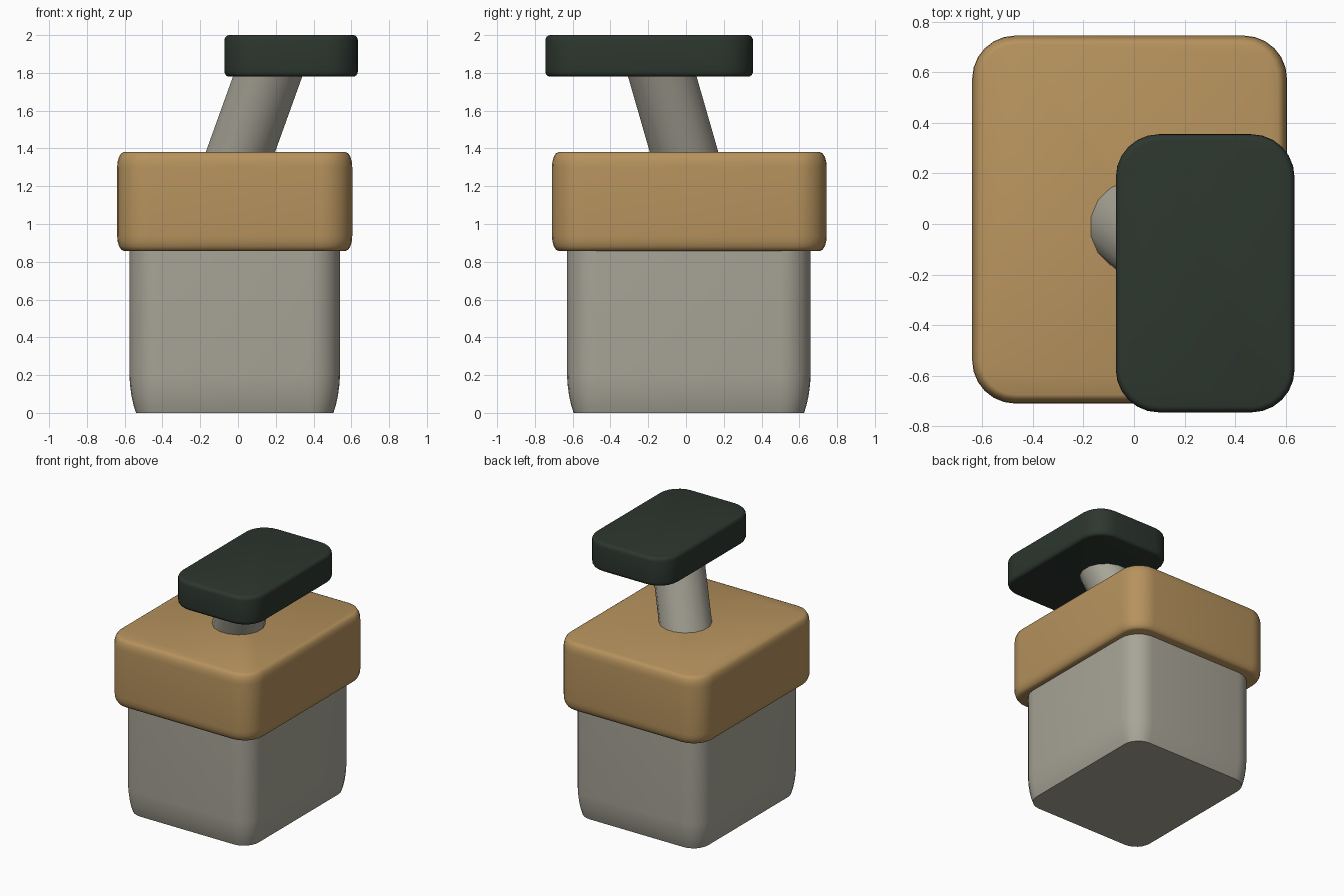
import bpy
import bmesh
import math

if "Cube" in bpy.data.objects:
    bpy.data.objects.remove(bpy.data.objects["Cube"], do_unlink=True)


def material(name, rgb):
    mat = bpy.data.materials.new(name)
    mat.use_nodes = True
    mat.diffuse_color = (*rgb, 1)
    mat.node_tree.nodes["Principled BSDF"].inputs["Base Color"].default_value = (*rgb, 1)
    return mat


def finish(name, bm, mat, angle):
    bmesh.ops.recalc_face_normals(bm, faces=bm.faces)
    mesh = bpy.data.meshes.new(name)
    bm.to_mesh(mesh)
    bm.free()
    mesh.materials.append(mat)
    obj = bpy.data.objects.new(name, mesh)
    bpy.context.collection.objects.link(obj)
    bpy.ops.object.select_all(action="DESELECT")
    obj.select_set(True)
    bpy.context.view_layer.objects.active = obj
    bpy.ops.object.shade_smooth_by_angle(angle=math.radians(angle))
    return obj


def loft(bm, rings):
    """Skin a stack of closed rings and cap both ends."""
    loops = [[bm.verts.new(p) for p in ring] for ring in rings]
    for low, high in zip(loops, loops[1:]):
        for i in range(len(low)):
            j = (i + 1) % len(low)
            bm.faces.new((low[i], low[j], high[j], high[i]))
    bm.faces.new(loops[0][::-1])
    bm.faces.new(loops[-1])


def rounded_ring(x0, x1, y0, y1, radius, inset, z, steps=6):
    """Rounded rectangle outline, pulled inwards by inset."""
    corners = ((x1, y1, -1, -1), (x0, y1, 1, -1), (x0, y0, 1, 1), (x1, y0, -1, 1))
    ring = []
    for k, (x, y, sx, sy) in enumerate(corners):
        for i in range(steps + 1):
            a = math.pi / 2 * (k + i / steps)
            r = radius - inset
            ring.append((x + sx * radius + r * math.cos(a),
                         y + sy * radius + r * math.sin(a), z))
    return ring


def rounded_block(name, bounds, radius, profile, mat, angle):
    bm = bmesh.new()
    loft(bm, [rounded_ring(*bounds, radius, inset, z) for inset, z in profile])
    return finish(name, bm, mat, angle)


def soft_profile(z0, z1, inset, height, steps=4):
    """Quarter-ellipse edge softening at the bottom and the top."""
    arc = [(inset * (1 - math.sin(a)), height * (1 - math.cos(a)))
           for a in (math.pi / 2 * i / steps for i in range(steps + 1))]
    return [(d, z0 + h) for d, h in arc] + [(d, z1 - h) for d, h in reversed(arc)]


grey = material("warm grey", (0.39, 0.375, 0.31))
tan = material("tan wood", (0.47, 0.29, 0.11))
dark = material("dark green", (0.026, 0.037, 0.028))

# Lower body, tapering gently to a flat base
rounded_block("body", (-0.575, 0.54, -0.63, 0.66), 0.16,
              [(0.035, 0), (0.022, 0.04), (0.011, 0.09), (0.003, 0.15), (0, 0.2), (0, 0.9)],
              grey, 60)

# Wide collar over the body
rounded_block("collar", (-0.64, 0.605, -0.71, 0.745), 0.17,
              soft_profile(0.858, 1.38, 0.035, 0.08), tan, 80)

# Leaning post
bm = bmesh.new()
sides = 16
loft(bm, [[(0.0125 + 0.36 * (z - 1.38) + 0.187 * math.cos(math.tau * (i + 0.5) / sides),
            -0.01 - 0.288 * (z - 1.38) + 0.185 * math.sin(math.tau * (i + 0.5) / sides), z)
           for i in range(sides)] for z in (1.25, 1.85)])
finish("post", bm, grey, 50)

# Handle plate
rounded_block("handle", (-0.072, 0.635, -0.745, 0.355), 0.17,
              soft_profile(1.78, 2.0, 0.025, 0.03), dark, 80)
